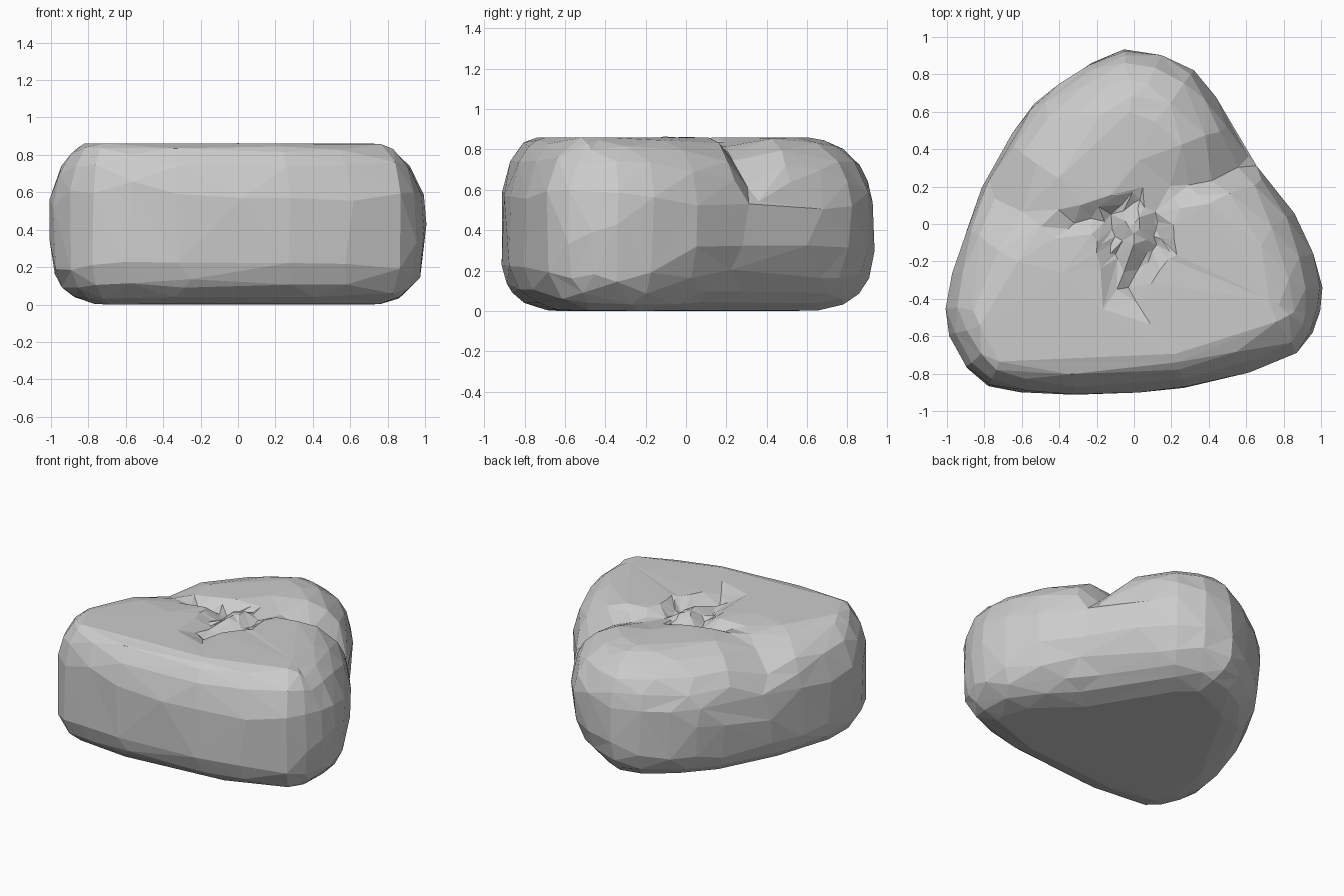
import bpy, bmesh
from mathutils import Vector, noise
from mathutils.geometry import intersect_point_line

if "Cube" in bpy.data.objects:
    bpy.data.objects.remove(bpy.data.objects["Cube"])

# Plan outline, clockwise from the rear tip through the right side
OUT = [(0, .93), (.15, .91), (.32, .82), (.42, .7), (.52, .54), (.63, .36), (.75, .2), (.87, .05),
       (.96, -.15), (1, -.34), (.99, -.46), (.95, -.58), (.87, -.69), (.6, -.8), (.3, -.87),
       (0, -.9), (-.34, -.92), (-.57, -.905), (-.78, -.87), (-.9, -.77), (-.98, -.6), (-1, -.45),
       (-.97, -.25), (-.9, -.03), (-.8, .2), (-.65, .48), (-.53, .63), (-.4, .75), (-.24, .86), (-.08, .925)]
# Side profile: (inset from outline, height)
PROFILE = [(.26, 0), (.19, .015), (.12, .04), (.06, .09), (.03, .14), (.01, .2), (0, .32), (0, .45),
           (.005, .55), (.025, .64), (.06, .72), (.1, .77), (.15, .815), (.21, .845), (.28, .86)]
# Grooves in the top: path of (x, y, depth), reach to the front, reach to the back
GROOVES = [
    ([(.75, .36, .2), (.62, .31, .2), (.41, .23, .11), (.2, .17, .05), (.12, .07, .05)], .09, .24),
    ([(.12, .07, .06), (.12, -.12, .08), (-.04, -.33, .09), (.04, -.46, .02)], .09, .09),
    ([(-.47, -.03, .03), (-.13, .05, .09), (.06, .15, .04)], .08, .08),
    ([(-.13, .05, .09), (-.09, -.2, .06), (-.09, -.4, .03)], .09, .09),
    ([(-1, .25, .1), (-.7, .12, .08), (-.45, -.02, .02)], .24, .24),
]


def clamp(v):
    return max(0.0, min(1.0, v))


def groove_depth(x, y):
    best = 0
    p = Vector((x, y, 0))
    for path, front, back in GROOVES:
        for a, b in zip(path, path[1:]):
            t = clamp(intersect_point_line(p, Vector((*a[:2], 0)), Vector((*b[:2], 0)))[1])
            c = Vector(a).lerp(Vector(b), t)
            dist = (p.xy - c.xy).length
            best = max(best, c.z * clamp(1 - dist / (back if y > c.y else front)))
    return best


# Resample the outline and find its inward normals
SUB = 3
pts = []
for i, a in enumerate(OUT):
    a, b = Vector(a), Vector(OUT[(i + 1) % len(OUT)])
    pts += [a.lerp(b, k / SUB) for k in range(SUB)]
n = len(pts)
normals = []
for i in range(n):
    t = (pts[(i + 5) % n] - pts[i - 5]).normalized()
    normals.append(Vector((t.y, -t.x)))

# Stack of rings: base, rounded sides, then shrinking rings across the top
rings = []
for inset, z in PROFILE:
    ring = []
    for p, nm in zip(pts, normals):
        o = -nm
        if z > .5:      # tight front and left shoulders, softer rear and right
            s = .9 + .2 * o.x + .25 * o.y + .5 * clamp(-.82 * o.x + .57 * o.y) ** 8
            q = p + nm * inset * s
        else:           # undercut on the right rear flank
            under = clamp(o.x * .85 + o.y * .5) ** 2 * clamp((p.y + .2) / .4)
            q = p + nm * (inset + .13 * under * clamp(1 - z / .36))
        ring.append((q.x, q.y, z))
    rings.append(ring)
centre = Vector((0, -.05))
edge = [Vector(c[:2]) for c in rings[-1]]
STEPS = 12
for k in range(1, STEPS):
    rings.append([(*e.lerp(centre, k / STEPS), .86) for e in edge])

bm = bmesh.new()


def surface_point(x, y, z):
    w = clamp((z - .52) / .28)
    s = 1 + .015 * noise.noise(Vector((x * 3, y * 3, z * 3))) * clamp(z * 4)
    return bm.verts.new((x * s, y * s, z - w * groove_depth(x, y)))


vr = [[surface_point(*c) for c in ring] for ring in rings]
for r0, r1 in zip(vr, vr[1:]):
    for i in range(n):
        j = (i + 1) % n
        bm.faces.new((r0[i], r0[j], r1[j], r1[i]))
tip = surface_point(centre.x, centre.y, .86)
low = bm.verts.new((0, -.05, 0))
for i in range(n):
    j = (i + 1) % n
    bm.faces.new((vr[-1][i], vr[-1][j], tip))
    bm.faces.new((vr[0][j], vr[0][i], low))
bmesh.ops.recalc_face_normals(bm, faces=bm.faces[:])
bmesh.ops.triangulate(bm, faces=bm.faces[:])

mesh = bpy.data.meshes.new("boulder")
bm.to_mesh(mesh)
bm.free()
boulder = bpy.data.objects.new("boulder", mesh)
bpy.context.collection.objects.link(boulder)

# Reduce to irregular low-poly facets
dec = boulder.modifiers.new("facets", 'DECIMATE')
dec.ratio = .11
